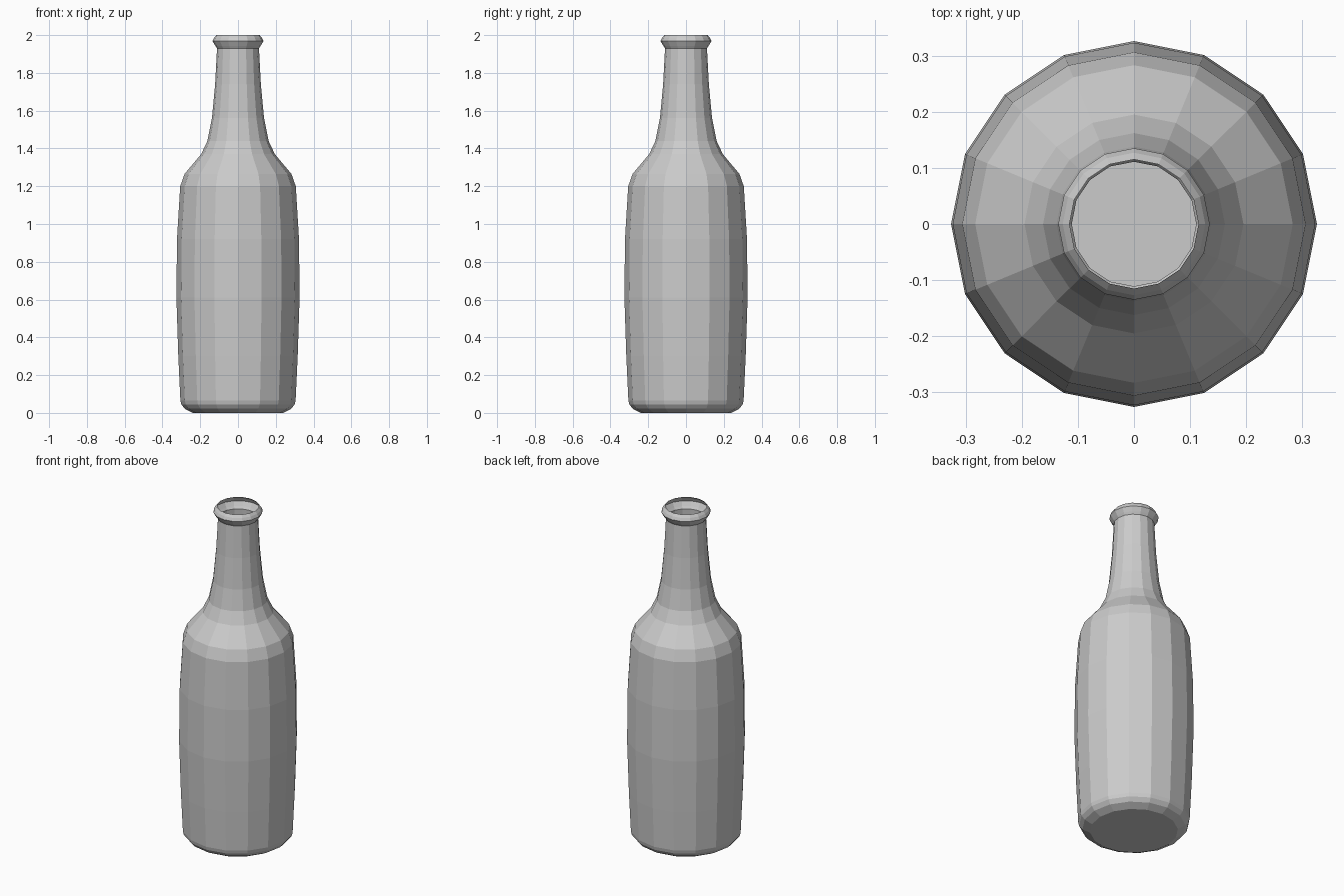
import bpy, bmesh
from math import cos, sin, tau

if "Cube" in bpy.data.objects:
    bpy.data.objects.remove(bpy.data.objects["Cube"])

SIDES = 16

# Bottle silhouette as (radius, height), from base to mouth
PROFILE = [
    (0.240, 0.00), (0.282, 0.022), (0.300, 0.045), (0.305, 0.065),  # base bevel
    (0.316, 0.30), (0.326, 0.61), (0.323, 0.92), (0.306, 1.20),     # body
    (0.283, 1.265), (0.195, 1.37), (0.162, 1.44),                   # shoulder
    (0.138, 1.56), (0.121, 1.74), (0.111, 1.93),                    # neck
    (0.120, 1.943), (0.135, 1.968), (0.127, 1.985), (0.115, 2.00),  # lip
]


def lathe(name, profile, sides):
    """Revolve a profile about z, with a closed base and an open top."""
    bm = bmesh.new()
    rings = [[bm.verts.new((r * cos(tau * i / sides), r * sin(tau * i / sides), z))
              for i in range(sides)] for r, z in profile]
    for low, high in zip(rings, rings[1:]):
        for i in range(sides):
            j = (i + 1) % sides
            bm.faces.new((low[i], low[j], high[j], high[i]))
    bm.faces.new(rings[0][::-1])
    mesh = bpy.data.meshes.new(name)
    bm.to_mesh(mesh)
    bm.free()
    obj = bpy.data.objects.new(name, mesh)
    bpy.context.collection.objects.link(obj)
    return obj


# Thin open bottle shell, flat shaded
lathe("bottle", PROFILE, SIDES)
